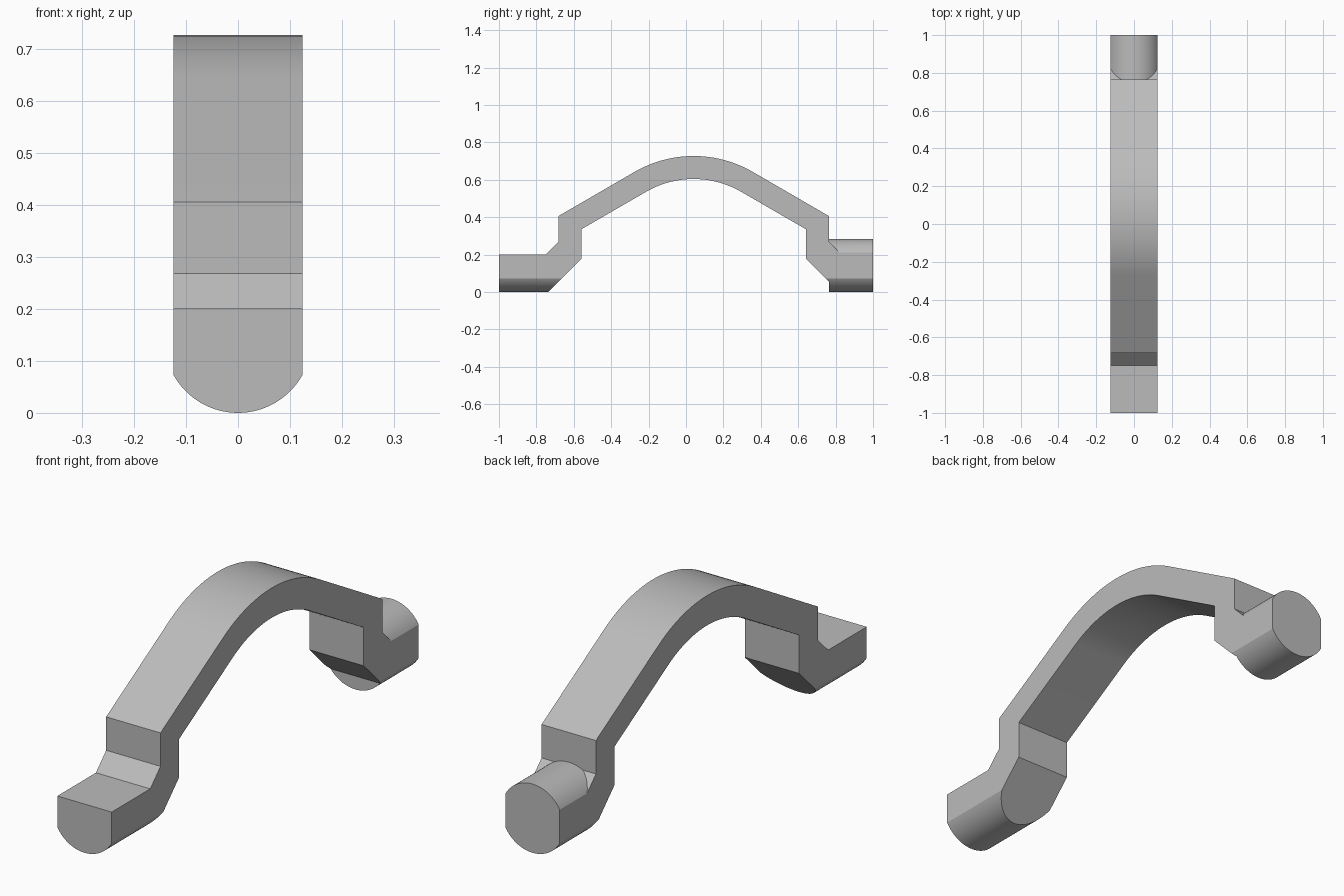
import bpy, bmesh
from math import sin, cos, pi, radians, asin, sqrt

if "Cube" in bpy.data.objects:
    bpy.data.objects.remove(bpy.data.objects["Cube"])

HALF = 0.124        # half the strap width
R = 0.1418          # radius of the round ends
MID = 0.041         # the arch is symmetric about this y

grey = bpy.data.materials.new("plain grey")
grey.use_nodes = True
colour = (0.5, 0.5, 0.5, 1)
grey.diffuse_color = colour
grey.node_tree.nodes["Principled BSDF"].inputs["Base Color"].default_value = colour


def prism(name, points, offset):
    """Make a solid from a closed outline of 3D points swept along offset."""
    bm = bmesh.new()
    face = bm.faces.new([bm.verts.new(p) for p in points])
    swept = bmesh.ops.extrude_face_region(bm, geom=[face])["geom"]
    bmesh.ops.translate(bm, vec=offset,
                        verts=[v for v in swept if isinstance(v, bmesh.types.BMVert)])
    bmesh.ops.recalc_face_normals(bm, faces=bm.faces)
    mesh = bpy.data.meshes.new(name)
    bm.to_mesh(mesh)
    bm.free()
    mesh.materials.append(grey)
    obj = bpy.data.objects.new(name, mesh)
    bpy.context.collection.objects.link(obj)
    return obj


def arc(radius, cy, cz, start, end, steps):
    angles = [start + (end - start) * i / steps for i in range(steps + 1)]
    return [(cy + radius * cos(a), cz + radius * sin(a)) for a in angles]


def boolean(obj, other, operation):
    mod = obj.modifiers.new(operation.lower(), "BOOLEAN")
    mod.operation = operation
    mod.solver = "EXACT"
    mod.object = other
    bpy.context.view_layer.objects.active = obj
    bpy.ops.object.modifier_apply(modifier=mod.name)
    bpy.data.objects.remove(other)


# Strap outline: arched top, upright shoulders, chamfered steps and end tabs
outer_r, inner_r, top = 0.63, 0.507, 0.727
centre_z = top - outer_r
outer_left = [(-1, 0), (-1, 0.201), (-0.749, 0.201), (-0.682, 0.268), (-0.682, 0.406)]
inner_left = [(-0.56, 0.335), (-0.56, 0.177), (-0.737, 0)]
mirror = lambda pts: [(2 * MID - y, z) for y, z in reversed(pts)]
outer_right = mirror(outer_left)
outer_right[-2:] = [(1, 0.201), (1, 0)]
outline = (outer_left + arc(outer_r, MID, centre_z, radians(120), radians(60), 32)
           + outer_right + mirror(inner_left)
           + arc(inner_r, MID, centre_z, radians(60), radians(120), 32) + inner_left)
strap = prism("handle_strap", [(-HALF, y, z) for y, z in outline], (2 * HALF, 0, 0))

# Round the underside of the strap across its width
side = asin(sqrt(R * R - HALF * HALF) / R)
under = arc(R, 0, R, -pi + side, -side, 32)
keep = [(-0.3, 1)] + [(-0.3, under[0][1])] + under + [(0.3, under[-1][1]), (0.3, 1)]
boolean(strap, prism("underside_cutter", [(x, -1.2, z) for x, z in keep], (0, 2.4, 0)),
        "INTERSECT")

# Round rear peg with flattened sides
peg_outline = under + arc(R, 0, R, side, pi - side, 32)
peg = prism("rear_peg", [(x, 0.764, z) for x, z in peg_outline], (0, 0.236, 0))
boolean(strap, peg, "UNION")

# Smooth the curves and keep the edges sharp
bpy.ops.object.select_all(action="DESELECT")
strap.select_set(True)
bpy.context.view_layer.objects.active = strap
bpy.ops.object.shade_smooth_by_angle(angle=radians(20))
